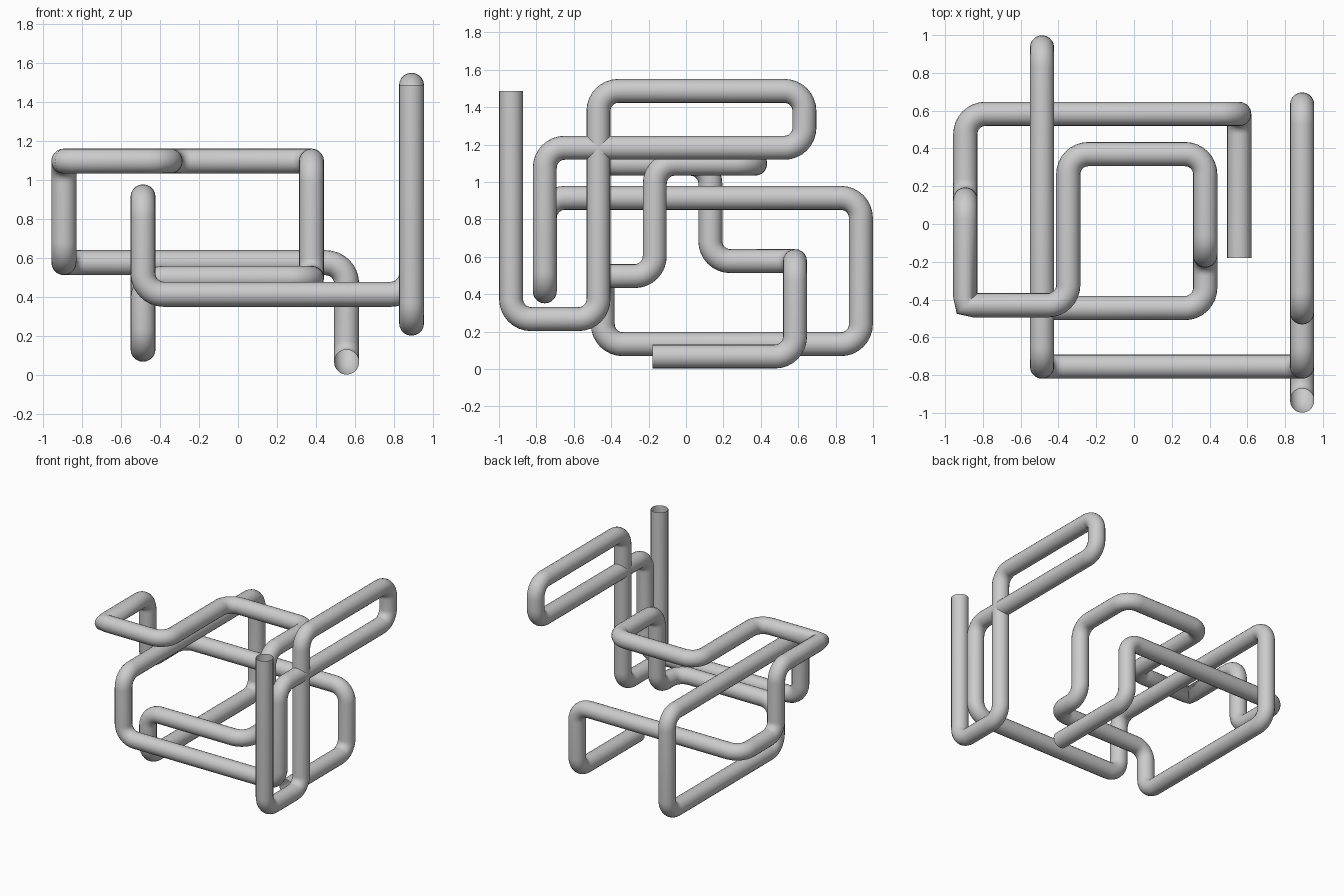
import bpy
from mathutils import Vector
from math import sin, cos, pi

if "Cube" in bpy.data.objects:
    bpy.data.objects.remove(bpy.data.objects["Cube"])

R, BEND, STEPS = 0.064, 0.107, 8

# Corner points of the single bent pipe, as (axis, coordinate) moves
start = (0.557, -0.18, 0.067)
moves = [
    ("y", 0.583), ("z", 0.577), ("x", -0.893), ("y", 0.13), ("z", 1.098),
    ("y", -0.43), ("x", -0.348), ("y", 0.37), ("x", 0.377), ("y", -0.167),
    ("z", 0.497), ("y", -0.445), ("x", -0.487), ("z", 0.133), ("y", 0.935),
    ("z", 0.915), ("y", -0.755), ("z", 0.415), ("x", 0.89), ("z", 1.183),
    ("y", 0.633), ("z", 1.487), ("y", -0.468), ("z", 0.267), ("y", -0.935),
    ("z", 1.487),
]
TIGHT = 6  # the one corner with a sharp elbow

corners = [Vector(start)]
for axis, value in moves:
    p = corners[-1].copy()
    setattr(p, axis, value)
    corners.append(p)

# Replace every corner by a circular bend
path = [corners[0]]
for i in range(1, len(corners) - 1):
    c = corners[i]
    a = (corners[i - 1] - c).normalized()
    b = (corners[i + 1] - c).normalized()
    if i == TIGHT:
        path += [c + a * 0.04, c, c + b * 0.04]
        continue
    centre = c + (a + b) * BEND
    for k in range(STEPS + 1):
        t = k / STEPS * pi / 2
        path.append(centre - b * BEND * cos(t) - a * BEND * sin(t))
path.append(corners[-1])

# Open round pipe swept along the path
curve = bpy.data.curves.new("bent_pipe", "CURVE")
curve.dimensions = "3D"
curve.bevel_depth = R
curve.bevel_resolution = 8
curve.use_fill_caps = False
spline = curve.splines.new("POLY")
spline.points.add(len(path) - 1)
for point, co in zip(spline.points, path):
    point.co = (*co, 1)
spline.use_smooth = True
pipe = bpy.data.objects.new("bent_pipe", curve)
bpy.context.collection.objects.link(pipe)

bpy.context.view_layer.objects.active = pipe
pipe.select_set(True)
bpy.ops.object.convert(target="MESH")
bpy.ops.object.shade_smooth()
